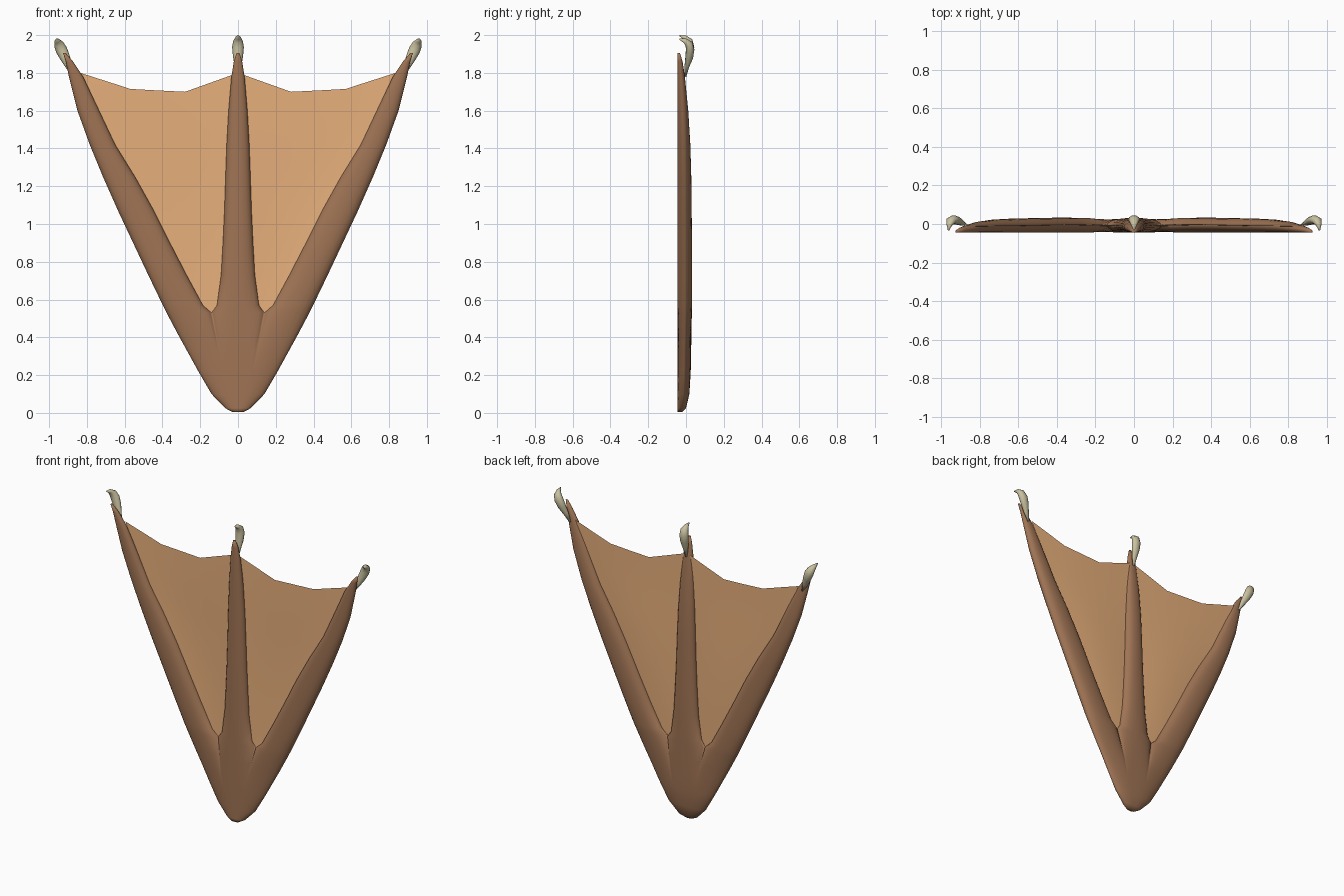
import bpy, bmesh, math
from mathutils import Matrix, Vector

if "Cube" in bpy.data.objects:
    bpy.data.objects.remove(bpy.data.objects["Cube"])


def make_object(name, bm, color):
    bmesh.ops.remove_doubles(bm, verts=bm.verts, dist=0.0004)
    bmesh.ops.recalc_face_normals(bm, faces=bm.faces)
    for f in bm.faces:
        f.smooth = True
    mesh = bpy.data.meshes.new(name)
    bm.to_mesh(mesh)
    bm.free()
    ob = bpy.data.objects.new(name, mesh)
    bpy.context.collection.objects.link(ob)
    mat = bpy.data.materials.get(color[0]) or bpy.data.materials.new(color[0])
    mat.diffuse_color = (*color[1], 1)
    mat.use_nodes = True
    mat.node_tree.nodes["Principled BSDF"].inputs["Base Color"].default_value = mat.diffuse_color
    mesh.materials.append(mat)
    return ob


def skin(bm, rows, closed=False):
    # quads between successive rows of points
    vs = [[bm.verts.new(p) for p in r] for r in rows]
    n = len(vs[0])
    for a, b in zip(vs, vs[1:]):
        for k in range(n if closed else n - 1):
            j = (k + 1) % n
            bm.faces.new((a[k], a[j], b[j], b[k]))
    return vs


BROWN = ("brown skin", (0.35, 0.175, 0.09))
TAN = ("tan web", (0.80, 0.43, 0.20))
HORN = ("horn", (0.58, 0.53, 0.35))

# foot: z, outer edge, inner edge of side toe, half width of middle toe, back y
ROWS = [
    (0.005, .03, .011, .011, -.02), (0.025, .068, .025, .025, 0), (0.1, .14, .052, .052, .018),
    (0.22, .21, .078, .078, .025), (0.32, .265, .098, .098, .027), (0.42, .32, .118, .118, .029),
    (0.53, .378, .14, .14, .031), (0.57, .398, .185, .112, .032), (0.73, .475, .272, .09, .033),
    (0.9, .555, .36, .08, .032), (1.07, .635, .445, .072, .03), (1.25, .715, .545, .066, .028),
    (1.42, .785, .65, .06, .023), (1.6, .85, .735, .05, .012), (1.78, .895, .82, .035, -.006),
    (1.86, .912, .873, .022, -.018), (1.905, .926, .912, .008, -.032)]
FRONT = -0.045
COLS = 10


def dome(s):
    return math.sqrt(max(0, 1 - abs(s) ** 2.5))


bm = bmesh.new()
for strip in (-1, 0, 1):
    sheets = ([], [])
    for z, o, i, c, back in ROWS:
        mid, half = (FRONT + back) / 2, (back - FRONT) / 2
        t = min(1, max(0, (z - 0.3) / 0.27))
        t = t * t * (3 - 2 * t)
        lo, hi = {-1: (-o, -i), 0: (-c, c), 1: (i, o)}[strip]
        pts = ([], [])
        for k in range(COLS + 1):
            s = -math.cos(math.pi * k / COLS)
            x = lo + (hi - lo) * (s + 1) / 2
            h = half * ((1 - t) * dome(x / o) + t * dome(s))
            pts[0].append((x, mid - h, z))
            pts[1].append((x, mid + h, z))
        for side in (0, 1):
            sheets[side].append(pts[side])
    for sheet in sheets:
        skin(bm, sheet)
    # close the heel and the toe tip
    skin(bm, [sheets[0][0], sheets[1][0]])
    skin(bm, [sheets[0][-1], sheets[1][-1]])
make_object("foot", bm, BROWN)

# webs: thin sheets between the toes with a scalloped upper edge
TOP = [(0, 1.80), (.14, 1.75), (.28, 1.70), (.425, 1.707), (.57, 1.715), (.70, 1.757), (.835, 1.80)]
for sign, name in ((-1, "web_left"), (1, "web_right")):
    bm = bmesh.new()
    rows = []
    for j in range(11):
        v = j / 10
        row = []
        for k, (xt, zt) in enumerate(TOP):
            u = k / (len(TOP) - 1)
            xb, zb = 0.02 + 0.22 * u, 0.45
            y = -0.012 + 0.012 * math.sin(math.pi * u) * math.sin(math.pi * min(1, v * 1.2) * 0.8)
            row.append((sign * (xb + (xt - xb) * v), y, zb + (zt - zb) * v))
        rows.append(row)
    skin(bm, rows)
    make_object(name, bm, TAN)

# claws: tapered hooks, path points are y, z, radius in x, radius across
CLAW = [(-.003, -.02, .006, .005), (.005, .04, .019, .013), (.017, .09, .027, .021),
        (.022, .135, .031, .023), (.016, .168, .026, .021), (-.005, .187, .015, .013),
        (-.034, .197, .003, .003)]
for name, x, z, tilt in (("claw_left", -.878, 1.80, -25), ("claw_middle", 0, 1.80, 0),
                         ("claw_right", .878, 1.80, 25)):
    bm = bmesh.new()
    rings = []
    for n, (y, h, rx, ry) in enumerate(CLAW):
        a, b = CLAW[max(0, n - 1)], CLAW[min(len(CLAW) - 1, n + 1)]
        d = Vector((0, b[0] - a[0], b[1] - a[1])).normalized()
        across = Vector((0, d.z, -d.y))
        rings.append([Vector((0, y, h)) + Vector((rx * math.cos(q), 0, 0)) + across * ry * math.sin(q)
                      for q in (math.tau * k / 10 for k in range(10))])
    vs = skin(bm, rings, closed=True)
    bm.faces.new(vs[0])
    bm.faces.new(vs[-1])
    bm.transform(Matrix.Translation((x, 0, z)) @ Matrix.Rotation(math.radians(tilt), 4, 'Y'))
    make_object(name, bm, HORN)
